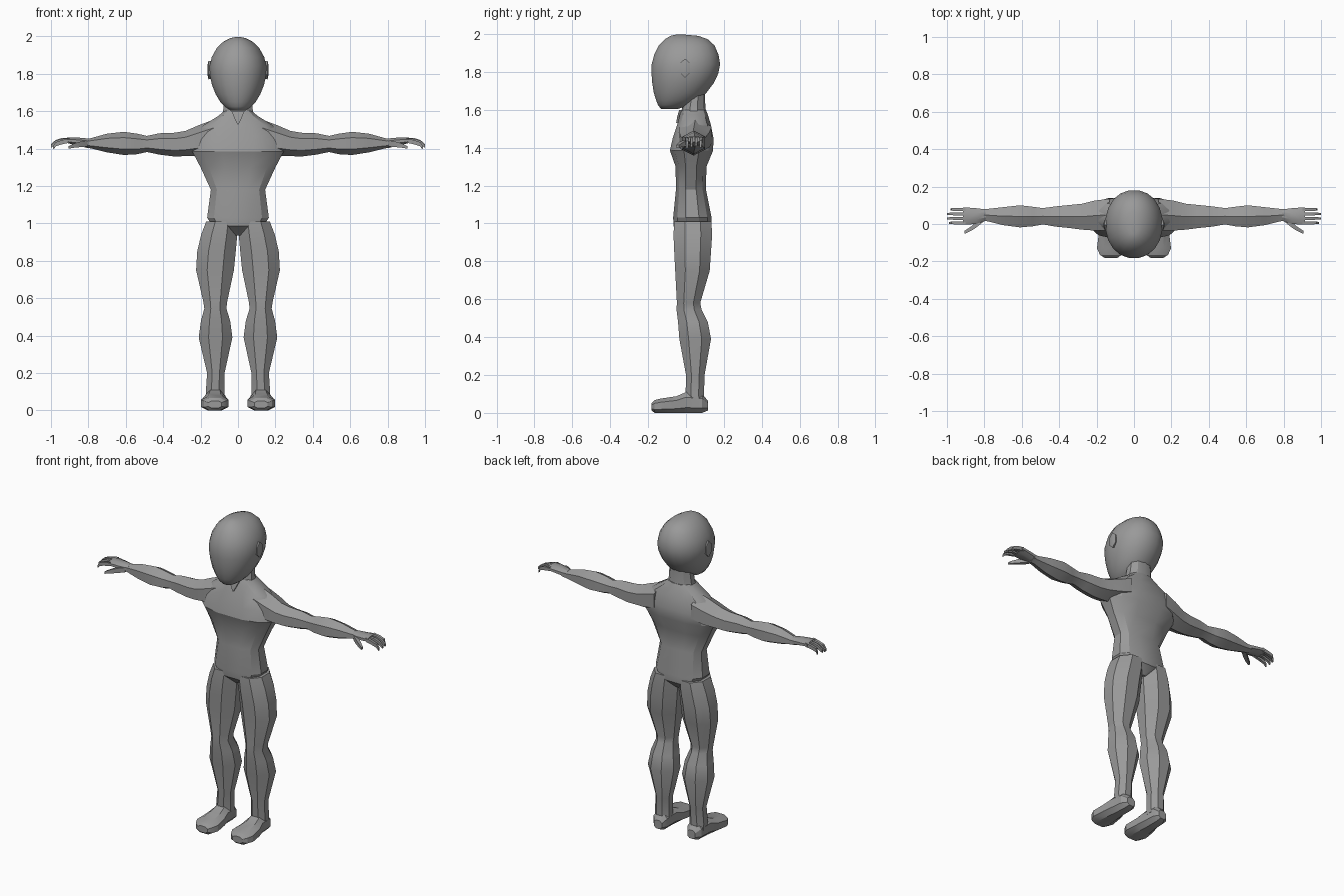
import bpy, bmesh, math

skin = bpy.data.materials.new("plain_grey")
skin.diffuse_color = (0.32, 0.32, 0.32, 1)


def section(n, power=1.0, half_step=True):
    """Cross-section with n sides, scaled to reach -1..1 in both directions."""
    off = 0.5 if half_step else 0.0
    pts = []
    for i in range(n):
        a = 2 * math.pi * (i + off) / n
        c, s = math.cos(a), math.sin(a)
        pts.append((math.copysign(abs(c) ** power, c), math.copysign(abs(s) ** power, s)))
    mu = max(abs(p[0]) for p in pts)
    mv = max(abs(p[1]) for p in pts)
    return [(u / mu, v / mv) for u, v in pts]


def loft(name, axis, rings, sec, mirror=False, angle=30):
    """Skin rings given as (position, u_min, u_max, v_min, v_max) along an axis."""
    bm = bmesh.new()
    loops = []
    for t, u0, u1, v0, v1 in rings:
        loop = []
        for u, v in sec:
            a = (u0 + u1) / 2 + u * (u1 - u0) / 2
            b = (v0 + v1) / 2 + v * (v1 - v0) / 2
            co = {"x": (t, a, b), "y": (a, t, b), "z": (a, b, t)}[axis]
            loop.append(bm.verts.new(co))
        loops.append(loop)
    n = len(sec)
    for lo, hi in zip(loops, loops[1:]):
        for i in range(n):
            j = (i + 1) % n
            bm.faces.new((lo[i], lo[j], hi[j], hi[i]))
    bm.faces.new(loops[0])
    bm.faces.new(loops[-1])
    bmesh.ops.recalc_face_normals(bm, faces=bm.faces)
    me = bpy.data.meshes.new(name)
    bm.to_mesh(me)
    bm.free()
    me.materials.append(skin)
    ob = bpy.data.objects.new(name, me)
    bpy.context.collection.objects.link(ob)
    bpy.ops.object.select_all(action='DESELECT')
    ob.select_set(True)
    bpy.context.view_layer.objects.active = ob
    bpy.ops.object.shade_smooth_by_angle(angle=math.radians(angle))
    if mirror:
        ob.modifiers.new("Mirror", 'MIRROR')
    return ob


def sym(rows):
    """Rows of (z, half width, front, back) to full rings."""
    return [(z, -w, w, f, b) for z, w, f, b in rows]


# Head: smooth egg with a narrow chin
loft("head", "z", sym([
    (1.605, .042, -.132, -.040), (1.625, .072, -.148, .020), (1.65, .095, -.158, .065),
    (1.69, .119, -.170, .108), (1.74, .139, -.178, .146), (1.79, .150, -.182, .170),
    (1.84, .152, -.181, .180), (1.89, .140, -.168, .172), (1.94, .112, -.143, .150),
    (1.972, .078, -.112, .115), (1.99, .044, -.082, .065), (1.996, .016, -.055, .0)]),
    section(20, 0.95), angle=60)

# Ears
loft("ear", "x", [(.135, -.03, .02, 1.775, 1.865), (.158, -.032, .022, 1.77, 1.87),
                  (.162, -.015, .008, 1.79, 1.85)], section(6, 1, True), mirror=True)

# Neck
loft("neck", "z", sym([(1.50, .115, -.02, .12), (1.57, .086, -.028, .11),
                       (1.615, .078, -.02, .102), (1.70, .07, .0, .10)]), section(10))

# Torso
loft("torso", "z", sym([
    (.935, .025, -.015, .09), (.985, .135, -.065, .135), (1.03, .165, -.068, .135),
    (1.18, .145, -.053, .105), (1.30, .200, -.055, .108), (1.385, .245, -.085, .143),
    (1.45, .235, -.070, .145), (1.525, .185, -.045, .13), (1.575, .105, -.032, .115),
    (1.60, .075, -.022, .105)]),
    section(12, 0.8), angle=28)

# Legs
loft("leg", "z", [
    (.06, .070, .170, .005, .095), (.10, .073, .172, -.002, .095), (.20, .072, .165, .0, .098),
    (.39, .030, .210, -.035, .132), (.48, .042, .198, -.042, .115), (.545, .062, .180, -.050, .082),
    (.58, .058, .185, -.048, .075), (.75, .022, .224, -.057, .125), (.85, .012, .218, -.062, .132),
    (.94, .004, .197, -.066, .138), (1.01, .004, .170, -.062, .134)],
    section(8), mirror=True)

# Feet
loft("foot", "y", [
    (.115, .090, .145, .012, .065), (.085, .072, .168, 0, .10), (.0, .070, .175, 0, .11),
    (-.05, .060, .188, 0, .088), (-.13, .050, .198, 0, .076), (-.165, .066, .182, 0, .068),
    (-.181, .088, .158, .012, .052)],
    section(8, 0.8), mirror=True)

# Arms: six-sided with a ridge along the top
hexagon = section(6)
loft("arm", "x", [
    (.13, -.035, .135, 1.38, 1.555), (.21, -.035, .125, 1.362, 1.525), (.28, -.03, .108, 1.36, 1.495),
    (.34, -.022, .102, 1.358, 1.485), (.42, -.014, .094, 1.368, 1.482), (.487, -.002, .085, 1.382, 1.468),
    (.54, -.012, .092, 1.370, 1.480), (.61, -.018, .100, 1.366, 1.490), (.70, -.006, .090, 1.380, 1.480),
    (.79, .016, .080, 1.402, 1.455), (.82, .015, .080, 1.406, 1.455)],
    hexagon, mirror=True)

# Hands
loft("palm", "x", [
    (.79, .018, .078, 1.408, 1.453), (.84, .002, .084, 1.415, 1.458), (.89, -.004, .088, 1.424, 1.460),
    (.915, -.004, .088, 1.430, 1.458)], section(8), mirror=True)

# Fingers, curling slightly down, each a little different in length
square = section(4)
for i, (tip, drop) in enumerate([(.99, .012), (1.0, .004), (1.0, .0), (.98, .008)]):
    y = -.002 + i * .024
    loft(f"finger_{i + 1}", "x", [
        (.90, y, y + .016, 1.432, 1.456), (.945, y, y + .016, 1.434 - drop, 1.456 - drop),
        (.975, y + .001, y + .015, 1.424 - drop, 1.446 - drop),
        (tip, y + .002, y + .013, 1.408 - drop, 1.424 - drop)], square, mirror=True)

# Thumbs
loft("thumb", "x", [
    (.805, .012, .045, 1.412, 1.442), (.84, -.016, .016, 1.408, 1.438),
    (.87, -.036, -.012, 1.406, 1.430), (.905, -.052, -.036, 1.400, 1.414)], square, mirror=True)

# Collar points meeting below the throat
loft("collar", "z", sym([(1.53, .003, -.052, -.03), (1.565, .02, -.046, -.02),
                         (1.60, .035, -.036, .0)]), square)
